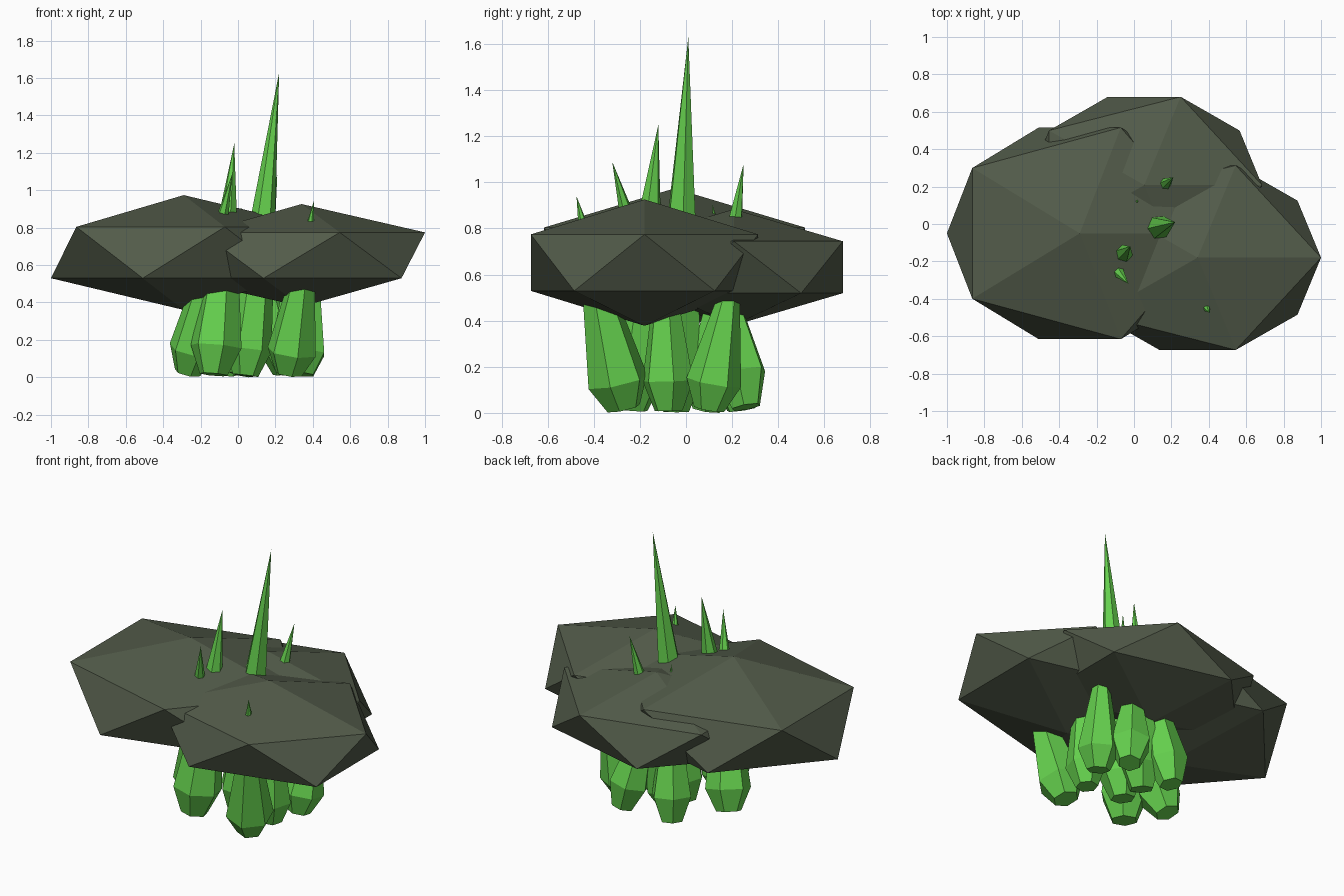
import bpy, bmesh
from math import cos, sin, pi
from mathutils import Vector

if "Cube" in bpy.data.objects:
    bpy.data.objects.remove(bpy.data.objects["Cube"])


def material(name, color):
    m = bpy.data.materials.new(name)
    m.diffuse_color = color
    m.use_nodes = True
    m.node_tree.nodes["Principled BSDF"].inputs["Base Color"].default_value = m.diffuse_color
    return m


STONE = material("stone", (0.085, 0.105, 0.068, 1))
GREEN = material("green_crystal", (0.13, 0.63, 0.075, 1))


def rock(name, centre, radii):
    bpy.ops.mesh.primitive_ico_sphere_add(subdivisions=1, radius=1, location=centre)
    ob = bpy.context.object
    ob.name = name
    ob.scale = radii
    ob.data.materials.append(STONE)


def crystal(name, foot, tip, radius, shoulder, turn=0, sides=6):
    """Long tapering shard: small flat foot, wide shoulder, sharp tip."""
    foot, tip = Vector(foot), Vector(tip)
    axis = tip - foot
    rot = axis.to_track_quat('Z', 'Y')
    bm = bmesh.new()
    rings = []
    for h, r in ((0, radius * 0.55), (shoulder, radius)):
        rings.append([bm.verts.new(foot + rot @ Vector(
            (r * cos(turn + 2 * pi * i / sides), r * sin(turn + 2 * pi * i / sides), h)))
            for i in range(sides)])
    top = bm.verts.new(tip)
    bm.faces.new(rings[0][::-1])
    for i in range(sides):
        j = (i + 1) % sides
        bm.faces.new((rings[0][i], rings[0][j], rings[1][j], rings[1][i]))
        bm.faces.new((rings[1][i], rings[1][j], top))
    me = bpy.data.meshes.new(name)
    bm.to_mesh(me)
    bm.free()
    me.materials.append(GREEN)
    bpy.context.collection.objects.link(bpy.data.objects.new(name, me))


# Three flattened, overlapping boulders
rock("rock_left", (-0.29, -0.05, 0.667), (0.794, 0.665, 0.307))
rock("rock_right", (0.34, -0.18, 0.652), (0.738, 0.58, 0.274))
rock("rock_back", (0.055, 0.208, 0.632), (0.704, 0.555, 0.252))

# Shards that run up through the rock, tips out on top
crystal("crystal_tall", (0.04, -0.05, 0.01), (0.22, 0.01, 1.63), 0.125, 0.14, 0.3)
crystal("crystal_front", (-0.13, -0.24, 0.015), (-0.02, -0.12, 1.25), 0.14, 0.15, 0.5)
crystal("crystal_left", (-0.27, -0.03, 0.025), (-0.03, -0.32, 1.09), 0.13, 0.13, 0.1)
crystal("crystal_middle", (0.02, 0.09, 0.015), (0.21, 0.25, 1.08), 0.125, 0.14, 0.8)
crystal("crystal_front_right", (0.27, -0.27, 0.02), (0.405, -0.475, 0.94), 0.135, 0.12, 0.2)
crystal("crystal_back", (-0.07, 0.24, 0.015), (0.02, 0.115, 0.905), 0.12, 0.15, 0.6)

# Shorter shards ending inside the rock
crystal("crystal_right", (0.28, -0.075, 0.01), (0.31, -0.1, 0.85), 0.115, 0.13, 0.4)
crystal("crystal_far_right", (0.345, 0.1, 0.015), (0.42, 0.23, 0.75), 0.12, 0.12, 0.0)
crystal("crystal_back_right", (0.25, 0.26, 0.025), (0.1, 0.12, 0.8), 0.12, 0.15, 0.7)
